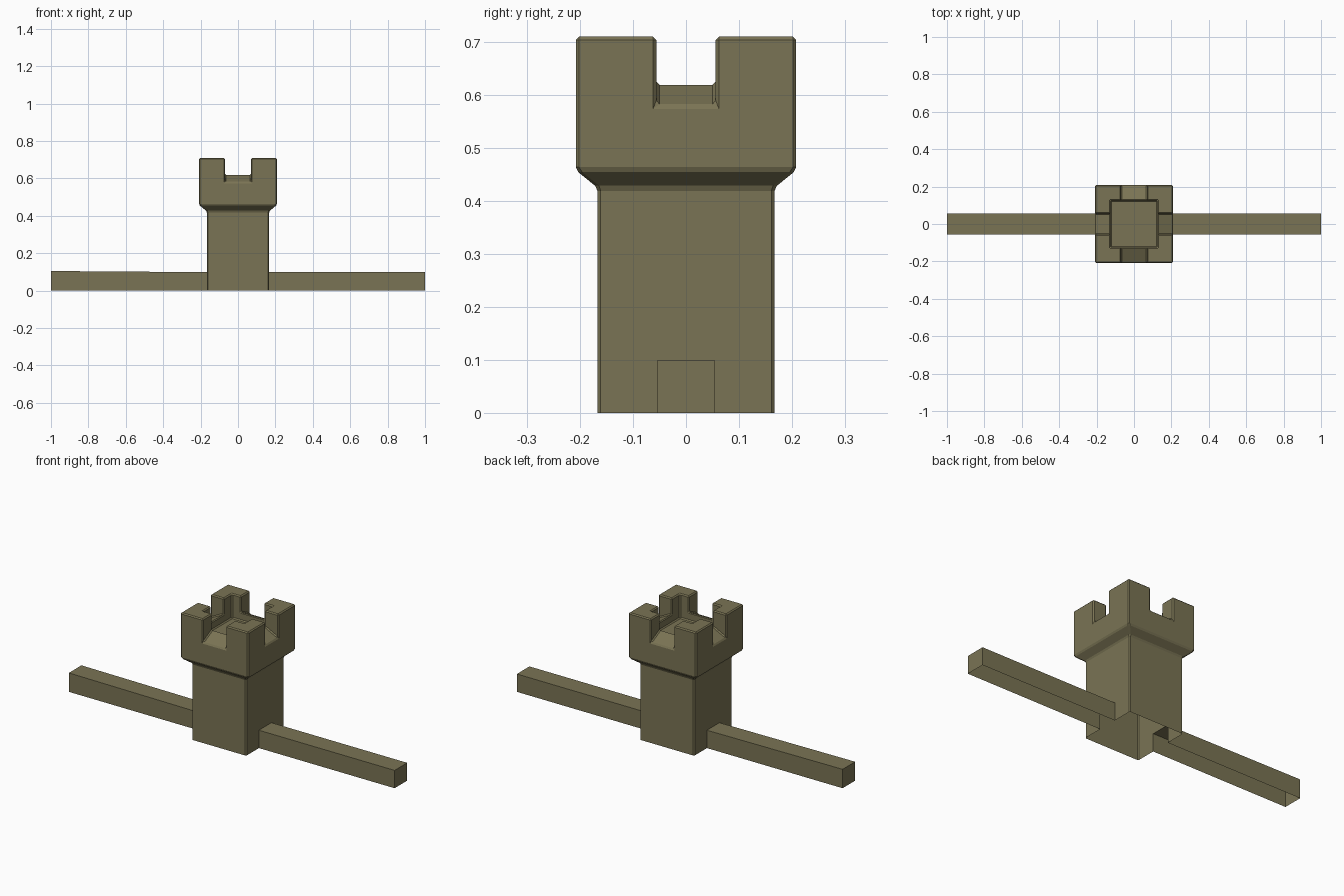
import bpy, bmesh
from mathutils import Matrix, Vector
from math import pi

if "Cube" in bpy.data.objects:
    bpy.data.objects.remove(bpy.data.objects["Cube"])

stone = bpy.data.materials.new("olive stone")
stone.diffuse_color = (0.195, 0.174, 0.089, 1)
stone.use_nodes = True
stone.node_tree.nodes["Principled BSDF"].inputs["Base Color"].default_value = stone.diffuse_color


def finish(name, bm):
    bmesh.ops.remove_doubles(bm, verts=bm.verts, dist=0.0005)
    bmesh.ops.recalc_face_normals(bm, faces=bm.faces)
    mesh = bpy.data.meshes.new(name)
    bm.to_mesh(mesh)
    bm.free()
    mesh.materials.append(stone)
    obj = bpy.data.objects.new(name, mesh)
    bpy.context.collection.objects.link(obj)
    return obj


def face(bm, pts, rot=Matrix.Identity(3)):
    bm.faces.new([bm.verts.new(rot @ Vector(p)) for p in pts])


# Tower: four turned sides, open underneath, open to the wall on left and right
S, R, r = 0.167, 0.208, 0.125            # shaft, head and inner half widths
NECK, FLARE, SILL, LIP, FLOOR, TOP = 0.425, 0.458, 0.58, 0.622, 0.575, 0.71
W, H = 0.055, 0.099                      # wall half width and height

bm = bmesh.new()
for k in range(4):
    rot = Matrix.Rotation(k * pi / 2, 3, 'Z')
    g = 0.056 if k % 2 else 0.07         # half width of the battlement gap

    def flat(y, outline):
        face(bm, [(x, y, z) for x, z in outline], rot)

    # shaft side, with an opening where a wall joins
    notch = [(-W, 0), (-W, H), (W, H), (W, 0)] if k % 2 else []
    flat(-S, [(-S, 0)] + notch + [(S, 0), (S, NECK), (-S, NECK)])
    # flare under the head
    face(bm, [(-S, -S, NECK), (S, -S, NECK), (R, -R, FLARE), (-R, -R, FLARE)], rot)
    # outer and inner parapet faces
    for w, base, gap in ((R, FLARE, SILL), (r, FLOOR, LIP)):
        flat(-w, [(-w, base), (w, base), (w, TOP), (g, TOP), (g, gap),
                  (-g, gap), (-g, TOP), (-w, TOP)])
    # sloping sill, gap cheeks and merlon tops
    face(bm, [(-g, -R, SILL), (g, -R, SILL), (g, -r, LIP), (-g, -r, LIP)], rot)
    for s in (-1, 1):
        face(bm, [(s * g, -R, SILL), (s * g, -r, LIP), (s * g, -r, TOP), (s * g, -R, TOP)], rot)
        face(bm, [(s * g, -R, TOP), (s * R, -R, TOP), (s * r, -r, TOP), (s * g, -r, TOP)], rot)
# roof floor
face(bm, [(-r, -r, FLOOR), (r, -r, FLOOR), (r, r, FLOOR), (-r, r, FLOOR)])
tower = finish("tower", bm)
bevel = tower.modifiers.new("worn edges", 'BEVEL')
bevel.width = 0.006
bevel.segments = 1
bevel.limit_method = 'ANGLE'
bevel.angle_limit = 0.5

# Low walls: tops, sides and outer ends only
for name, s, end_h in (("left_wall", -1, 0.105), ("right_wall", 1, 0.099)):
    bm = bmesh.new()
    a, b = s * S, s * 1.0
    face(bm, [(a, -W, H), (b, -W, end_h), (b, W, end_h), (a, W, H)])
    face(bm, [(b, -W, 0), (b, W, 0), (b, W, end_h), (b, -W, end_h)])
    for y in (-W, W):
        face(bm, [(a, y, 0), (b, y, 0), (b, y, end_h), (a, y, H)])
    finish(name, bm)
